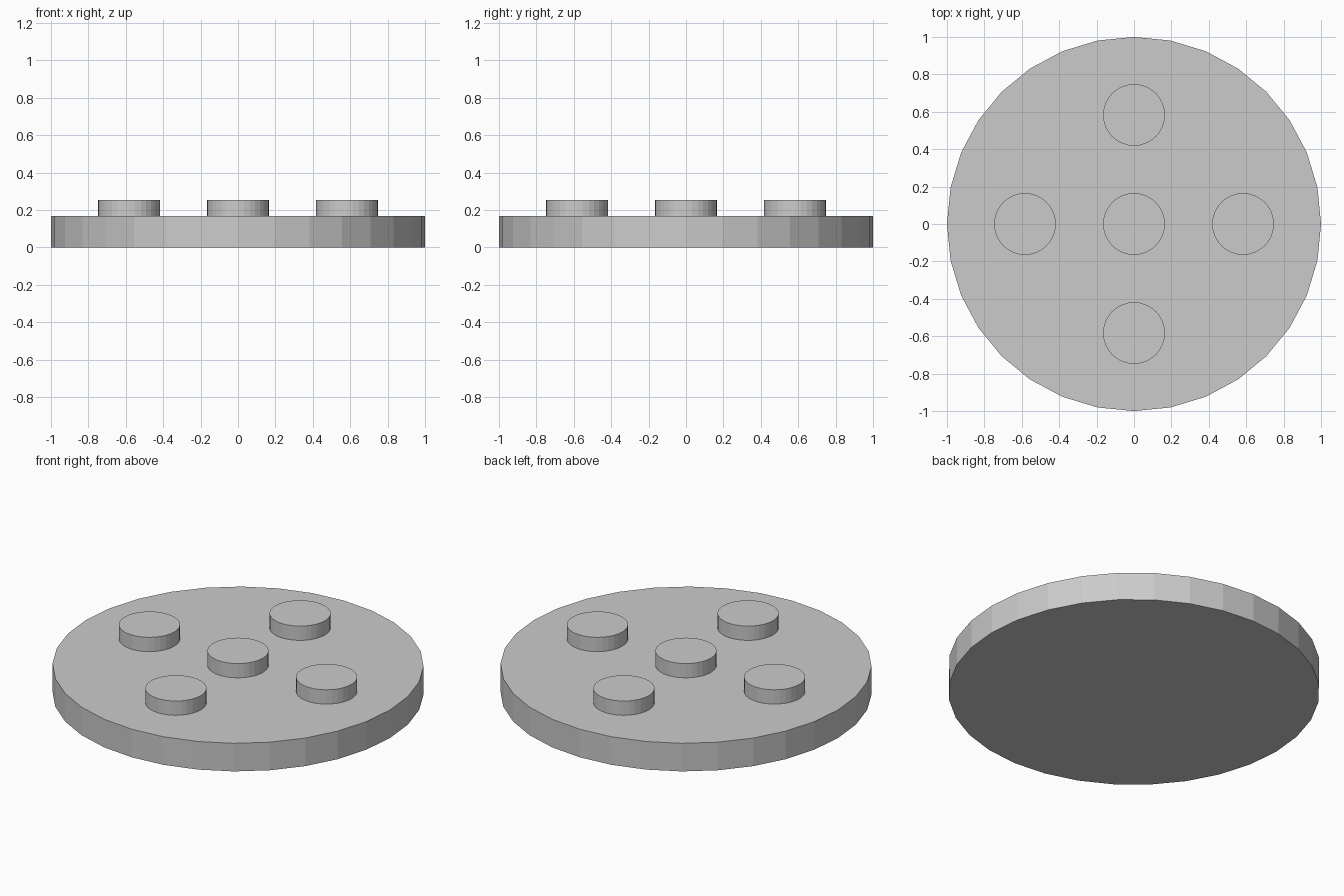
import bpy

cube = bpy.data.objects.get("Cube")
if cube:
    bpy.data.objects.remove(cube, do_unlink=True)

SIDES = 32
PLATE_HEIGHT = 0.167
STUD_RADIUS, STUD_HEIGHT, STUD_OFFSET = 0.165, 0.085, 0.583
OVERLAP = 0.01

# Single plain grey for every part
grey = bpy.data.materials.new("light_grey")
grey.use_nodes = True
colour = (0.6, 0.6, 0.6, 1.0)
grey.diffuse_color = colour
grey.node_tree.nodes["Principled BSDF"].inputs["Base Color"].default_value = colour


def disc(name, radius, bottom, top, x=0, y=0):
    """Flat-shaded upright cylinder between two heights."""
    bpy.ops.mesh.primitive_cylinder_add(
        vertices=SIDES, radius=radius, depth=top - bottom,
        location=(x, y, (bottom + top) / 2))
    obj = bpy.context.object
    obj.name = name
    obj.data.materials.append(grey)
    return obj


# Round base plate
disc("round_plate", 1.0, 0, PLATE_HEIGHT)

# Five studs in a cross, sunk slightly into the plate
studs = {"centre": (0, 0), "left": (1, 0), "right": (-1, 0),
         "back": (0, 1), "front": (0, -1)}
for side, (dx, dy) in studs.items():
    disc(side + "_stud", STUD_RADIUS, PLATE_HEIGHT - OVERLAP,
         PLATE_HEIGHT + STUD_HEIGHT, dx * STUD_OFFSET, dy * STUD_OFFSET)
